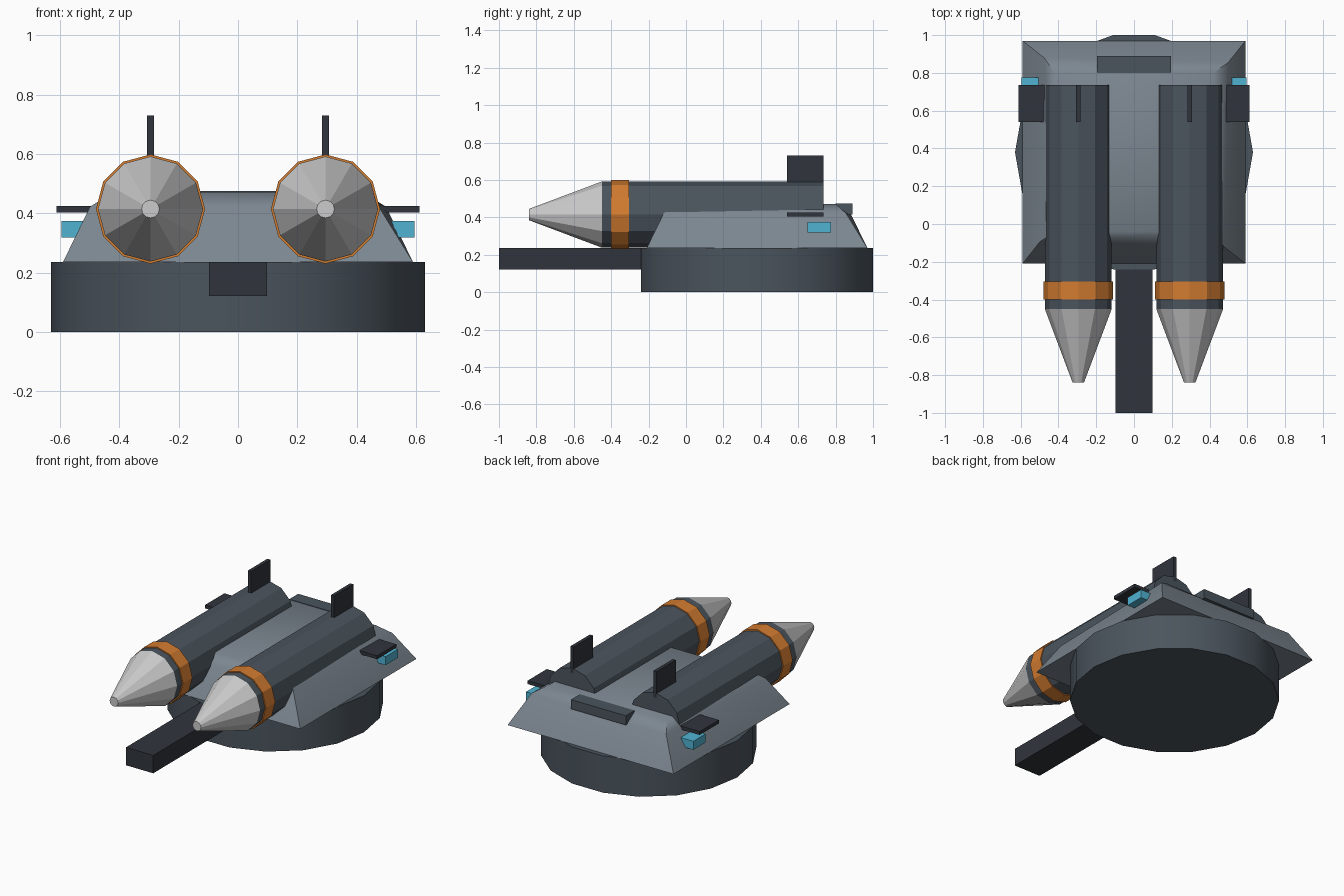
import bpy, bmesh, math

if "Cube" in bpy.data.objects:
    bpy.data.objects.remove(bpy.data.objects["Cube"])


def mat(name, r, g, b):
    m = bpy.data.materials.new(name)
    m.diffuse_color = (r, g, b, 1)
    m.use_nodes = True
    m.node_tree.nodes["Principled BSDF"].inputs["Base Color"].default_value = m.diffuse_color
    return m


SLATE = mat("slate", 0.07, 0.09, 0.11)
HULL = mat("hull_grey", 0.20, 0.24, 0.28)
DARK = mat("dark", 0.03, 0.035, 0.045)
ORANGE = mat("orange", 0.65, 0.20, 0.03)
PALE = mat("pale", 0.65, 0.65, 0.65)
CYAN = mat("cyan", 0.08, 0.45, 0.65)


def finish(ob, name, material, smooth=None):
    ob.name = name
    ob.data.materials.append(material)
    if smooth:
        bpy.ops.object.shade_smooth_by_angle(angle=math.radians(smooth))
    return ob


def box(name, lo, hi, material):
    centre = [(a + b) / 2 for a, b in zip(lo, hi)]
    bpy.ops.mesh.primitive_cube_add(size=1, location=centre)
    ob = bpy.context.object
    for v in ob.data.vertices:
        v.co = [c * (b - a) for c, a, b in zip(v.co, lo, hi)]
    return finish(ob, name, material)


def tube(name, x, y_front, y_back, r_front, r_back, material):
    # 12-sided cone or cylinder lying along y, corners on the axes
    bpy.ops.mesh.primitive_cone_add(
        vertices=12, radius1=r_back, radius2=r_front, depth=y_back - y_front,
        location=(x, (y_front + y_back) / 2, 0.415), rotation=(math.pi / 2, 0, 0))
    return finish(bpy.context.object, name, material)


# Round turret base, corners on the x axis
bpy.ops.mesh.primitive_cylinder_add(vertices=18, radius=0.63, depth=0.236,
                                    location=(0, 0.38, 0.118),
                                    rotation=(0, 0, math.pi / 2))
finish(bpy.context.object, "turret_base", SLATE, 30)

# Tapered hull with chamfered top rim
hull = box("hull", (-0.59, -0.21, 0.236), (0.59, 0.97, 0.472), HULL)
bm = bmesh.new()
bm.from_mesh(hull.data)
for v in bm.verts:
    if v.co.z > 0:
        v.co.x *= 0.805
        v.co.y *= 0.805
rim = [e for e in bm.edges if all(v.co.z > 0 for v in e.verts)]
bmesh.ops.bevel(bm, geom=rim, offset=0.055, segments=1, affect='EDGES')
bm.to_mesh(hull.data)
bm.free()
bpy.ops.object.shade_smooth_by_angle(angle=math.radians(40))

# Barrel and rear vent
box("barrel", (-0.097, -1.0, 0.121), (0.097, -0.1, 0.236), DARK)
box("rear_vent", (-0.195, 0.80, 0.415), (0.195, 0.89, 0.475), SLATE)

# Missile pods with fins and side lights
for side, s in (("left", -1), ("right", 1)):
    x = 0.295 * s
    tube(side + "_pod", x, -0.45, 0.735, 0.177, 0.177, SLATE)
    tube(side + "_band", x, -0.40, -0.305, 0.184, 0.184, ORANGE)
    tube(side + "_nose", x, -0.84, -0.45, 0.03, 0.177, PALE)
    box(side + "_top_fin", (x - 0.011, 0.54, 0.56), (x + 0.011, 0.735, 0.73), DARK)
    xs = sorted((0.46 * s, 0.612 * s))
    box(side + "_side_fin", (xs[0], 0.54, 0.404), (xs[1], 0.735, 0.426), DARK)
    xs = sorted((0.50 * s, 0.595 * s))
    box(side + "_side_light", (xs[0], 0.65, 0.319), (xs[1], 0.775, 0.374), CYAN)
